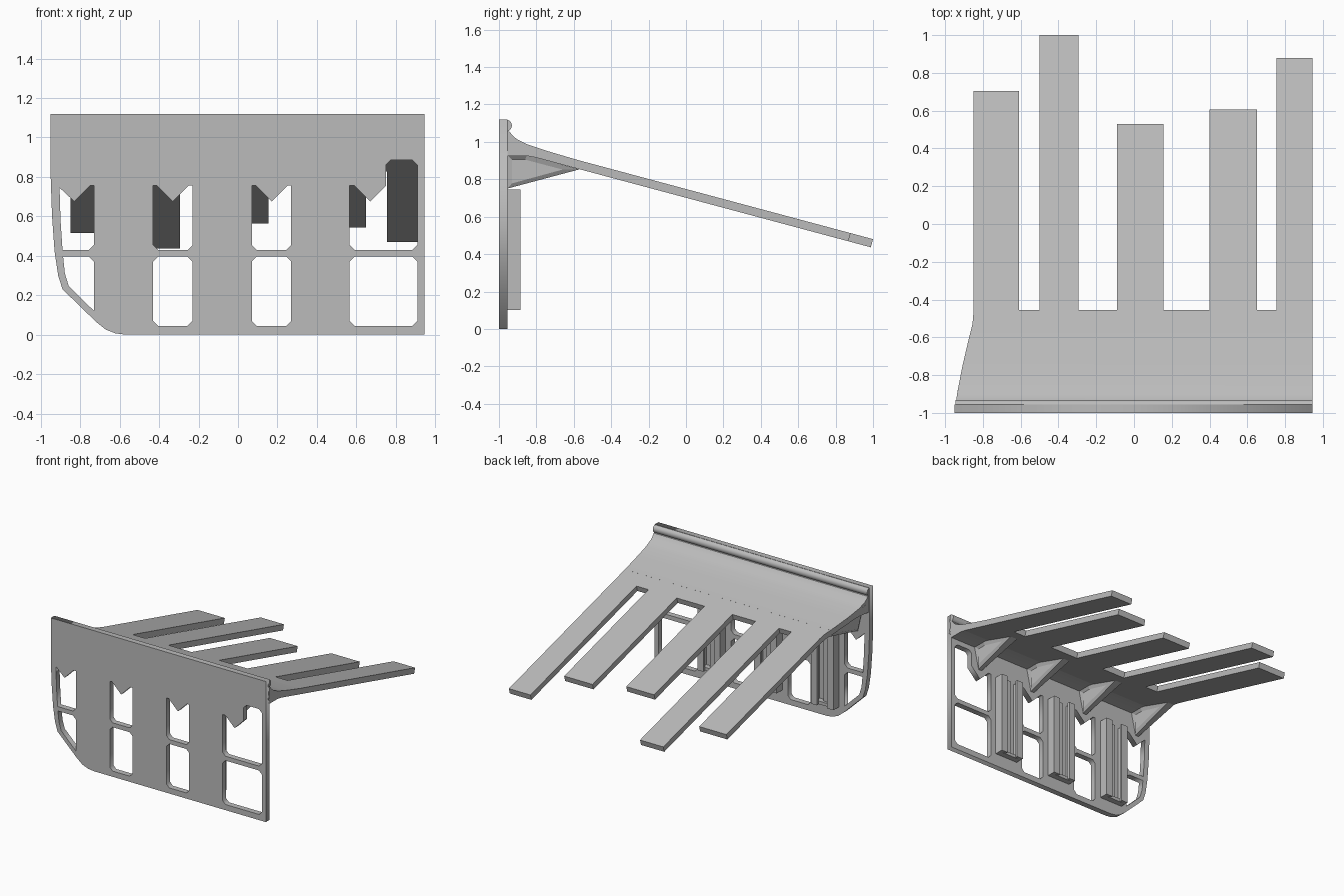
import bpy, bmesh, math
from mathutils import Vector

cube = bpy.data.objects.get("Cube")
if cube:
    bpy.data.objects.remove(cube, do_unlink=True)

grey = bpy.data.materials.new("plain grey")
grey.use_nodes = True
grey.diffuse_color = (0.5, 0.5, 0.5, 1)
grey.node_tree.nodes["Principled BSDF"].inputs["Base Color"].default_value = (0.5, 0.5, 0.5, 1)


def add_object(name, mesh):
    mesh.materials.clear()
    mesh.materials.append(grey)
    ob = bpy.data.objects.new(name, mesh)
    bpy.context.collection.objects.link(ob)
    return ob


def loft(name, rings, cap=True):
    """Skin closed rings of points, with end caps."""
    bm = bmesh.new()
    loops = [[bm.verts.new(p) for p in ring] for ring in rings]
    for a, b in zip(loops, loops[1:]):
        n = len(a)
        for i in range(n):
            j = (i + 1) % n
            bm.faces.new((a[i], a[j], b[j], b[i]))
    if cap:
        bm.faces.new(loops[0])
        bm.faces.new(loops[-1])
    bmesh.ops.recalc_face_normals(bm, faces=bm.faces)
    mesh = bpy.data.meshes.new(name)
    bm.to_mesh(mesh)
    bm.free()
    return add_object(name, mesh)


def smooth(ob):
    bpy.ops.object.select_all(action='DESELECT')
    ob.select_set(True)
    bpy.context.view_layer.objects.active = ob
    bpy.ops.object.shade_smooth_by_angle(angle=math.radians(30))


def chamfered(x0, x1, z0, z1, c=0.025):
    return [(x0 + c, z0), (x1 - c, z0), (x1, z0 + c), (x1, z1 - c),
            (x1 - c, z1), (x0 + c, z1), (x0, z1 - c), (x0, z0 + c)]


PITCH = 0.5
bracket_x = [-0.83 + PITCH * i for i in range(4)]
BAR_LOW, BAR_HIGH, SILL, HEAD, TIP = 0.395, 0.43, 0.045, 0.755, 0.675

# Front plate: outline with a curved left side, and window openings
outline = [(0.945, 0), (0.945, 1.12), (-0.95, 1.12), (-0.95, 0.8), (-0.943, 0.6),
           (-0.93, 0.42), (-0.912, 0.3), (-0.89, 0.23), (-0.72, 0.065),
           (-0.67, 0.025), (-0.62, 0.006), (-0.57, 0)]
holes = []
for c in bracket_x[1:3]:
    holes.append(chamfered(c - 0.1, c + 0.1, SILL, BAR_LOW))
    holes.append([(c - 0.1, 0.455), (c - 0.075, BAR_HIGH), (c + 0.075, BAR_HIGH), (c + 0.1, 0.455),
                  (c + 0.1, HEAD), (c + 0.08, HEAD), (c, TIP), (c - 0.08, HEAD), (c - 0.1, HEAD)])
# Narrow windows following the curved side
holes.append([(-0.887, BAR_LOW), (-0.878, 0.31), (-0.858, 0.245), (-0.73, 0.12),
              (-0.73, 0.37), (-0.755, BAR_LOW)])
holes.append([(-0.89, BAR_HIGH), (-0.755, BAR_HIGH), (-0.73, 0.455), (-0.73, HEAD),
              (-0.75, HEAD), (-0.83, TIP), (-0.905, 0.745), (-0.9, 0.58)])
# Wide windows, the upper one with a raised corner
holes.append(chamfered(0.565, 0.91, SILL, BAR_LOW))
holes.append([(0.565, 0.455), (0.59, BAR_HIGH), (0.885, BAR_HIGH), (0.91, 0.455),
              (0.91, 0.86), (0.885, 0.885), (0.775, 0.885), (0.75, 0.86),
              (0.75, HEAD), (0.67, TIP), (0.59, HEAD), (0.565, HEAD)])

curve = bpy.data.curves.new("plate_outline", 'CURVE')
curve.dimensions = '2D'
curve.fill_mode = 'BOTH'
curve.extrude = 0.0225
for pts in [outline] + holes:
    sp = curve.splines.new('POLY')
    sp.points.add(len(pts) - 1)
    for p, (x, z) in zip(sp.points, pts):
        p.co = (x, z, 0, 1)
    sp.use_cyclic_u = True
temp = bpy.data.objects.new("plate_outline", curve)
bpy.context.collection.objects.link(temp)
deps = bpy.context.evaluated_depsgraph_get()
plate_mesh = bpy.data.meshes.new_from_object(temp.evaluated_get(deps))
bpy.data.objects.remove(temp, do_unlink=True)
plate = add_object("front_plate", plate_mesh)
plate.rotation_euler.x = math.pi / 2
plate.location.y = -0.9775

# Rounded bead along the top edge
arc = [(-0.963 + 0.032 * math.cos(a), 1.087 + 0.032 * math.sin(a))
       for a in (math.radians(90 - 15 * i) for i in range(13))]
profile = [(-0.985, 1.119)] + arc + [(-0.985, 1.055)]
smooth(loft("top_bead", [[(x, y, z) for y, z in profile] for x in (-0.945, 0.945)]))

# Sloping deck with five fingers
side = [(-0.945, -0.97), (-0.937, -0.9), (-0.908, -0.75), (-0.873, -0.6),
        (-0.855, -0.53), (-0.85, -0.47)]
fingers = [(-0.85, -0.61, 0.705), (-0.5, -0.295, 1.0), (-0.09, 0.155, 0.53),
           (0.4, 0.65, 0.605), (0.755, 0.945, 0.88)]
ROOT = -0.455
plan = list(side)
for i, (x0, x1, end) in enumerate(fingers):
    if i:
        plan.append((x0, ROOT))
    plan += [(x0, end), (x1, end)]
    if i < 4:
        plan.append((x1, ROOT))
plan.append((0.945, -0.97))


def deck_z(y):
    return 0.48 + (1 - y) * 0.268


loft("finger_deck", [[(x, y, deck_z(y)) for x, y in plan],
                     [(x, y - 0.012, deck_z(y) - 0.0435) for x, y in plan]])


def side_x(y):
    """Left edge of the deck at a given depth."""
    for (xa, ya), (xb, yb) in zip(side, side[1:]):
        if ya <= y <= yb:
            return xa + (xb - xa) * (y - ya) / (yb - ya)
    return side[0][0]


# Curved fillet joining the deck to the plate
fillet = [(-0.965, 1.06), (-0.943, 1.055), (-0.93, 1.037), (-0.905, 1.015), (-0.85, 0.987),
          (-0.75, 0.954), (-0.66, 0.927), (-0.58, 0.904), (-0.6, 0.88),
          (-0.85, 0.925), (-0.965, 0.925)]
smooth(loft("deck_fillet", [[(side_x(y), y, z) for y, z in fillet],
                            [(0.945, y, z) for y, z in fillet]]))

# Triangular brackets: flared at plate and deck, chamfered underneath
outer = [(-0.957, 0.93, 0.055), (-0.85, 0.93, 0.055), (-0.57, 0.853, 0.03), (-0.957, 0.75, 0.015)]
inner = [(-0.93, 0.905), (-0.86, 0.905), (-0.66, 0.852), (-0.93, 0.778)]
for i, c in enumerate(bracket_x):
    loft(f"deck_bracket_{i + 1}", [
        [(c - 0.035, y, z) for y, z in inner],
        [(c - w, y, z) for y, z, w in outer],
        [(c + w, y, z) for y, z, w in outer],
        [(c + 0.035, y, z) for y, z in inner]])


def upright(name, section, z0, z1):
    loft(name, [[(x, y, z) for x, y in section] for z in (z0, z1)])


# Vertical slide rails on the back of each pier
rail = [(0.1, -0.957), (0.1, -0.885), (0.045, -0.885), (0.045, -0.905),
        (0.07, -0.905), (0.07, -0.957)]
rib = [(-0.02, -0.957), (0.02, -0.957), (0.02, -0.93), (-0.02, -0.93)]
stop = [(-0.08, -0.957), (0.08, -0.957), (0.08, -0.91), (-0.08, -0.91)]
for i, c in enumerate(x + PITCH / 2 for x in bracket_x[:3]):
    for label, s in (("left", 1), ("right", -1)):
        upright(f"{label}_rail_{i + 1}", [(c + s * x, y) for x, y in rail], 0.1, 0.745)
    upright(f"centre_rib_{i + 1}", [(c + x, y) for x, y in rib], 0.1, 0.745)
    upright(f"rail_stop_{i + 1}", [(c + x, y) for x, y in stop], 0.1, 0.125)
